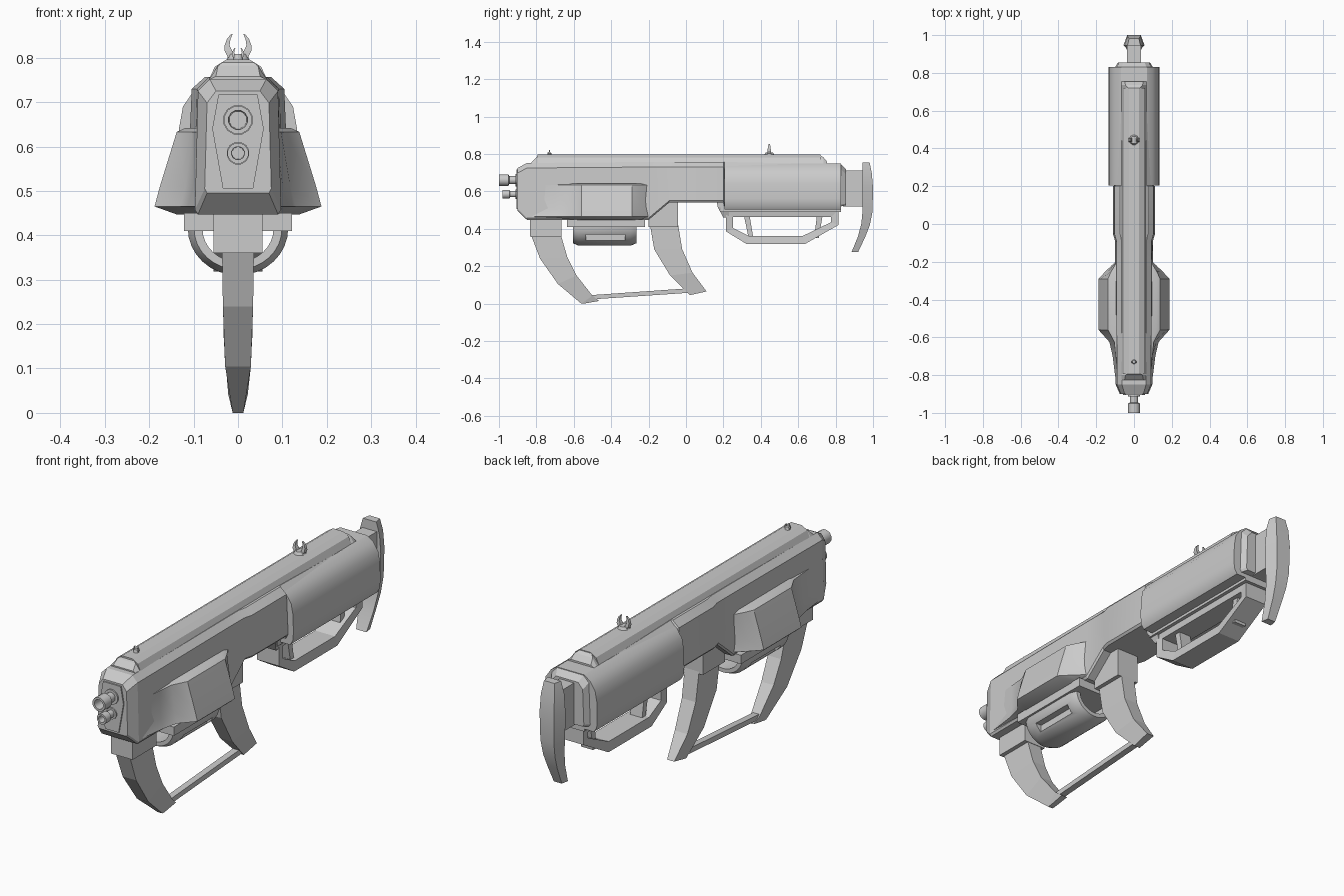
import bpy, bmesh, math

if "Cube" in bpy.data.objects:
    bpy.data.objects.remove(bpy.data.objects["Cube"])

def loft(name, rings, closed=False, smooth=None):
    """Skin a list of equal-length point rings; cap the ends unless closed."""
    bm = bmesh.new()
    vs = [[bm.verts.new(p) for p in r] for r in rings]
    n = len(rings[0])
    for i in range(len(vs) if closed else len(vs) - 1):
        a, b = vs[i], vs[(i + 1) % len(vs)]
        for j in range(n):
            bm.faces.new((a[j], a[(j + 1) % n], b[(j + 1) % n], b[j]))
    if not closed:
        bm.faces.new(vs[0])
        bm.faces.new(vs[-1])
    bmesh.ops.recalc_face_normals(bm, faces=bm.faces)
    me = bpy.data.meshes.new(name)
    bm.to_mesh(me)
    bm.free()
    ob = bpy.data.objects.new(name, me)
    bpy.context.collection.objects.link(ob)
    if smooth:
        bpy.ops.object.select_all(action='DESELECT')
        ob.select_set(True)
        bpy.context.view_layer.objects.active = ob
        bpy.ops.object.shade_smooth_by_angle(angle=math.radians(smooth))
    return ob

def section(y, half):
    """Mirror a half cross-section of (x, z) points into a full ring at y."""
    return [(x, y, z) for x, z in half] + [(-x, y, z) for x, z in reversed(half)]

def box(name, x0, x1, y0, y1, z0, z1):
    return loft(name, [[(x0, y, z0), (x1, y, z0), (x1, y, z1), (x0, y, z1)] for y in (y0, y1)])

def strip(name, pairs, smooth=None):
    """Loft blade: each row is front (y, z), back (y, z), front and back half width."""
    return loft(name, [[(-w, *f), (w, *f), (v, *b), (-v, *b)] for f, b, w, v in pairs], smooth=smooth)

def lathe_y(name, prof, zc, n=12):
    return loft(name, [[(r * math.cos(2 * math.pi * (k + .5) / n), y,
                         zc + r * math.sin(2 * math.pi * (k + .5) / n)) for k in range(n)]
                       for y, r in prof], smooth=35)

def frame(name, outer, inner, w, wi):
    return loft(name, [[(-w, *o), (w, *o), (wi, *i), (-wi, *i)] for o, i in zip(outer, inner)], closed=True)

# main receiver: y, half width, top z, bottom z
body = [(-.90, .075, .725, .495), (-.85, .097, .752, .447), (-.20, .10, .757, .447),
        (-.09, .10, .757, .54), (-.05, .112, .757, .54), (.20, .112, .757, .54),
        (.205, .10, .757, .52), (.83, .10, .745, .52), (.855, .085, .72, .525)]
loft("receiver", [section(y, [(w * .66, t), (w * .93, t - .027), (w, b + .01), (w * .93, b)])
                  for y, w, t, b in body], smooth=20)

# top rail
loft("top_rail", [section(y, [(w, z), (.066, .75)]) for y, w, z in
                  [(-.825, .05, .758), (-.80, .045, .782), (-.79, .026, .796),
                   (.715, .026, .796), (.735, .045, .782), (.755, .05, .758)]])
loft("top_rail_shoulder", [section(y, [(.026, .796), (.052, .78), (.066, .75)]) for y in (-.795, .72)])

# flared side pods
pod = [(-.85, .085, .094), (-.70, .097, .113), (-.625, .104, .13), (-.56, .138, .188),
       (-.29, .138, .188), (-.25, .12, .15), (-.20, .09, .098)]
loft("side_pods", [section(y, [(t - .02, .642), (t, .633), (b - .012, .51), (b, .465), (b - .05, .447)])
                   for y, t, b in pod], smooth=30)

# rear housing shells
half = [(.068, .748), (.098, .728), (.124, .69), (.133, .64), (.135, .56), (.132, .525), (.118, .502)]
loft("rear_housing", [section(y, half) for y in (.205, .83)], smooth=30)

# front plate and twin barrels
loft("front_plate", [section(y, [(.044 * s, .717), (.058 * s, .64), (.034 * s, .505)])
                     for y, s in ((-.88, 1), (-.906, 1))])
lathe_y("upper_barrel", [(-.90, .034), (-.912, .034), (-.912, .022), (-.945, .022), (-.95, .032),
                         (-1.0, .032), (-1.0, .022), (-.94, .02)], .66)
lathe_y("lower_barrel", [(-.90, .026), (-.912, .026), (-.912, .017), (-.94, .017), (-.945, .024),
                         (-.98, .024), (-.98, .015), (-.93, .014)], .585)

# front grip and collar
box("front_grip_collar", -.055, .055, -.835, -.665, .36, .46)
strip("front_grip", [((-.83, .37), (-.67, .37), .036, .036), ((-.78, .24), (-.635, .25), .034, .034),
                     ((-.685, .105), (-.585, .15), .029, .031), ((-.56, .0), (-.50, .042), .012, .022),
                     ((-.545, .0), (-.465, .014), .012, .014)])

# rear grip and collar
box("rear_grip_collar", -.055, .055, -.20, -.042, .41, .55)
strip("rear_grip", [((-.192, .42), (-.042, .42), .036, .036), ((-.17, .29), (-.02, .29), .035, .035),
                    ((-.085, .15), (.035, .165), .031, .032), ((.02, .045), (.11, .065), .015, .018)])

# rod joining the grips
strip("grip_rod", [((-.51, .022), (-.51, .045), .015, .015), ((.02, .058), (.02, .082), .015, .015)])

# under plate and half-pipe cradle with side slots
box("cradle_plate", -.122, .122, -.635, -.22, .41, .45)
N = 16
arcs = []
for k in range(N + 1):
    a = math.pi * k / N
    c, s = math.cos(a), math.sin(a)
    arcs.append([(r * c, y, .415 - r * .93 * s) for y, r in
                 [(-.605, .08), (-.605, .099), (-.575, .113), (-.295, .113), (-.265, .099), (-.265, .08)]])
cradle = loft("half_pipe_cradle", arcs, smooth=30)
for side in (-1, 1):
    cut = box("slot_cutter", *sorted((side * .072, side * .15)), -.535, -.325, .337, .37)
    cut.hide_render = True
    cut.hide_viewport = True
    m = cradle.modifiers.new("slot", 'BOOLEAN')
    m.operation, m.object, m.solver = 'DIFFERENCE', cut, 'EXACT'

# rear hand guard
box("guard_mount", -.07, .07, .185, .83, .49, .52)
strip("guard_mount_lip", [((.165, .54), (.23, .54), .07, .07), ((.17, .515), (.23, .515), .07, .07),
                          ((.20, .46), (.23, .46), .05, .05)])
outer = [(.215, .50), (.215, .385), (.325, .318), (.635, .318), (.815, .42), (.815, .50)]
inner = [(.25, .462), (.25, .405), (.335, .362), (.625, .362), (.775, .435), (.775, .462)]
frame("hand_guard", outer, inner, .055, .05)
for y0, y1 in ((.31, .335), (.70, .685)):
    strip("guard_strut", [((y0, .47), (y0 + .03, .47), .03, .03), ((y1, .35), (y1 + .025, .35), .03, .03)])

# stock neck and curved butt plate
box("stock_neck", -.036, .036, .84, .95, .52, .712)
strip("butt_plate", [((.945, .755), (.982, .755), .034, .026), ((.945, .70), (.993, .70), .05, .034),
                     ((.945, .62), (1.0, .62), .056, .036), ((.945, .51), (.997, .49), .054, .034),
                     ((.938, .43), (.983, .42), .046, .03), ((.92, .36), (.96, .36), .037, .025),
                     ((.885, .275), (.92, .275), .026, .02)], smooth=20)

# sights: small bases, curved horns
def sight(label, y, s):
    base = lathe_y(label + "_base", [(-.004, .028 * s), (.012, .02 * s)], 0, 12)
    base.rotation_euler = (math.pi / 2, 0, 0)
    base.location = (0, y, .797)
    horn = [(.006, .022, .80), (.013, .03, .815), (.019, .03, .828), (.017, .025, .842), (.012, .016, .853)]
    for side in (-1, 1):
        loft(label + "_horn", [[(side * x * s, y + dy * d * s, .797 + (z - .797) * s)
                                for x, dy in ((a, -1), (b, -1), (b, 1), (a, 1))]
                               for (a, b, z), d in zip(horn, (.011, .010, .008, .006, .003))])

sight("rear_sight", .445, 1.0)
sight("front_sight", -.73, .45)
